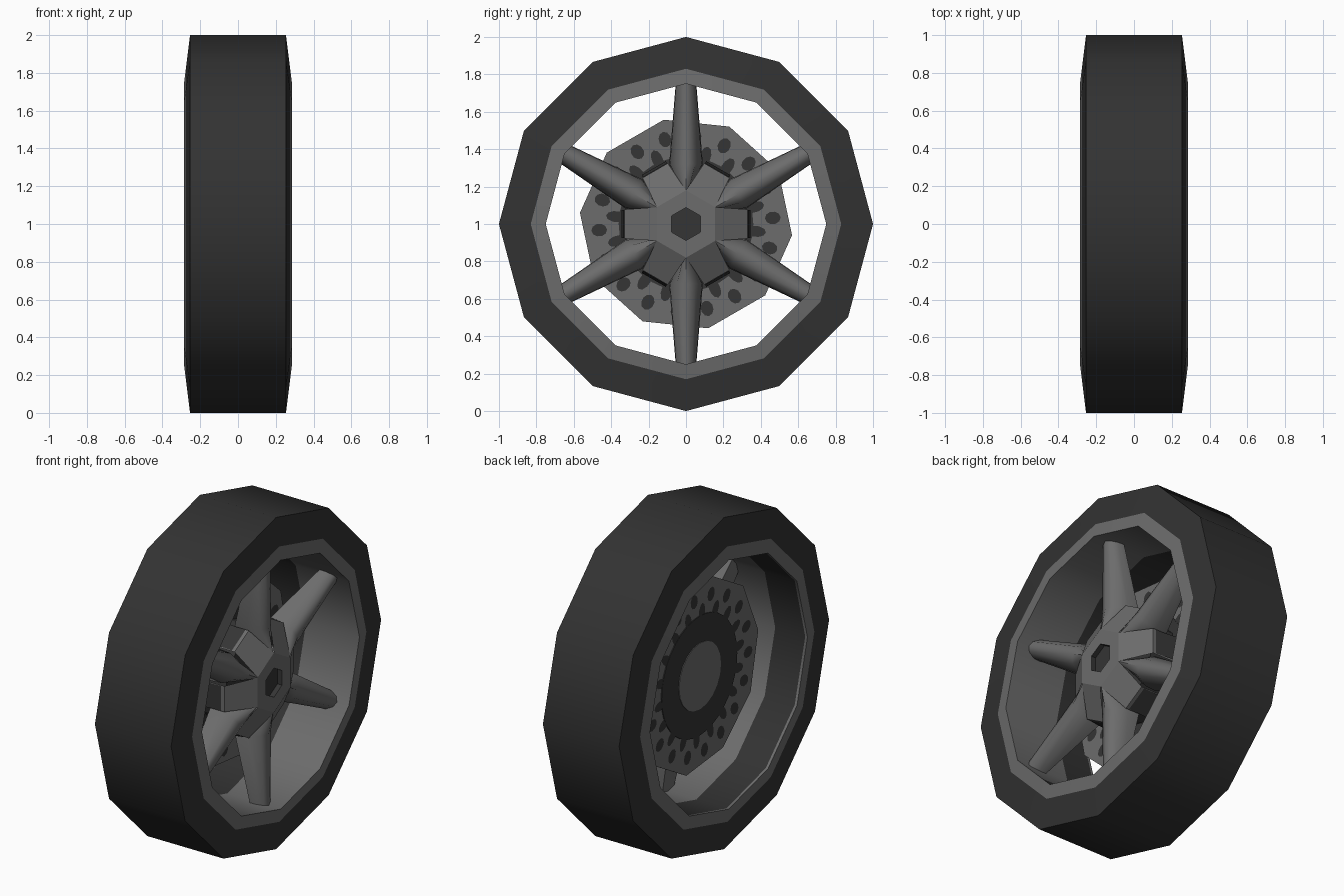
import bpy, bmesh
from math import sin, cos, pi, radians

if "Cube" in bpy.data.objects:
    bpy.data.objects.remove(bpy.data.objects["Cube"])


def material(name, v):
    m = bpy.data.materials.new(name)
    m.diffuse_color = (v, v, v, 1)
    m.use_nodes = True
    m.node_tree.nodes["Principled BSDF"].inputs["Base Color"].default_value = m.diffuse_color
    return m


RUBBER = material("rubber black", 0.032)
METAL = material("rim grey", 0.15)
DARK = material("dark cavity", 0.035)


def at(x, r, a):
    # point on the wheel, whose axle runs along x at z = 1
    return (x, r * cos(a), 1 + r * sin(a))


def finish(name, bm, mat, smooth=None):
    bmesh.ops.recalc_face_normals(bm, faces=bm.faces)
    me = bpy.data.meshes.new(name)
    bm.to_mesh(me)
    bm.free()
    ob = bpy.data.objects.new(name, me)
    bpy.context.collection.objects.link(ob)
    me.materials.append(mat)
    if smooth:
        bpy.ops.object.select_all(action='DESELECT')
        ob.select_set(True)
        bpy.context.view_layer.objects.active = ob
        bpy.ops.object.shade_smooth_by_angle(angle=radians(smooth))
    return ob


def bridge(bm, a, b):
    n = len(a)
    for i in range(n):
        bm.faces.new((a[i], a[(i + 1) % n], b[(i + 1) % n], b[i]))


def lathe(name, profile, sides, mat, start=0, smooth=None, closed=True):
    # closed: profile is a loop; otherwise both ends are capped
    bm = bmesh.new()
    rings = [[bm.verts.new(at(x, r, start + 2 * pi * i / sides)) for i in range(sides)]
             for x, r in profile]
    for a, b in zip(rings, rings[1:]):
        bridge(bm, a, b)
    if closed:
        bridge(bm, rings[-1], rings[0])
    else:
        bm.faces.new(rings[0])
        bm.faces.new(rings[-1])
    return finish(name, bm, mat, smooth)


# tyre and rim
lathe("tyre", [(-.254, 1), (.254, 1), (.275, .83), (.24, .79), (-.24, .79), (-.275, .83)],
      12, RUBBER, smooth=40)
rim = lathe("rim", [(.275, .83), (.285, .75), (-.07, .75), (-.27, .75), (-.285, .75),
                    (-.275, .83), (-.24, .79), (.24, .79)], 12, METAL, smooth=40)

# dark lining on the inner half of the barrel
rim.data.materials.append(RUBBER)
for p in rim.data.polygons:
    xs = [rim.data.vertices[i].co.x for i in p.vertices]
    if abs(min(xs) + .27) < .001 and abs(max(xs) + .07) < .001:
        p.material_index = 1

# hub: six-sided cap, sloping panels between the spokes, recessed bolt hole
bm = bmesh.new()
for k in range(6):
    a0, a1 = pi / 6 + k * pi / 3, pi / 2 + k * pi / 3
    mid = (a0 + a1) / 2

    def edge(x, r, hw, mid=mid):
        return [bm.verts.new((x, r * cos(mid) - s * hw * sin(mid),
                              1 + r * sin(mid) + s * hw * cos(mid))) for s in (-1, 1)]
    top = edge(.24, .156, .09)
    rim_edge = edge(.14, .33, .078)
    back = edge(-.02, .33, .078)
    hole = [bm.verts.new(at(.24, .088, a)) for a in (a0, a1)]
    floor = [bm.verts.new(at(.21, .088, a)) for a in (a0, a1)]
    centre = bm.verts.new((.21, 0, 1))
    for a, b in ((hole, top), (top, rim_edge), (rim_edge, back)):
        bm.faces.new((a[0], a[1], b[1], b[0]))
    for f in (bm.faces.new((floor[0], floor[1], hole[1], hole[0])),
              bm.faces.new((centre, floor[0], floor[1]))):
        f.material_index = 1
bmesh.ops.remove_doubles(bm, verts=bm.verts, dist=.002)
hub = finish("hub", bm, METAL)
hub.data.materials.append(DARK)

# dark slots at the outer edge of the panels
bm = bmesh.new()
for k in range(6):
    m = k * pi / 3
    vs = [bm.verts.new((x, r * cos(m) - s * .074 * sin(m), 1 + r * sin(m) + s * .074 * cos(m)))
          for x, r, s in ((.12, .331, -1), (.12, .331, 1), (-.02, .345, 1), (-.02, .345, -1))]
    bm.faces.new(vs)
finish("panel_slots", bm, DARK)

# six tapered spokes: arched sections lofted from the hub to the rim
bm = bmesh.new()
SECTIONS = [(.17, .02, .236, .10), (.32, .09, .205, .04), (.75, .055, .205, .12)]
for k in range(6):
    a = pi / 2 + k * pi / 3
    rings = []
    for r, w, front, back in SECTIONS:
        d = front - back
        arch = [(-w, back), (-w * .95, back + .45 * d), (-w * .55, back + .88 * d), (0, front),
                (w * .55, back + .88 * d), (w * .95, back + .45 * d), (w, back)]
        rings.append([bm.verts.new((x, r * cos(a) - t * sin(a), 1 + r * sin(a) + t * cos(a)))
                      for t, x in arch])
    for p, q in zip(rings, rings[1:]):
        bridge(bm, p, q)
    bm.faces.new(rings[0])
    bm.faces.new(rings[-1])
finish("spokes", bm, METAL, 50)

# brake disc with dark core and a grey axle plate on the back
lathe("brake_disc", [(-.085, .57), (-.06, .57)], 10, METAL, radians(30), closed=False)
lathe("disc_core", [(-.09, .36), (-.055, .36)], 36, DARK, closed=False)
lathe("hub_core", [(-.06, .3), (.12, .3)], 12, DARK, closed=False)
lathe("axle_plate", [(-.094, .2), (-.088, .2)], 20, METAL, closed=False)

# painted vent holes on both faces: outer dots and lobes joining the core
bm = bmesh.new()
for x in (-.089, -.056):
    for i in range(36):
        a = radians(4 + 10 * i)
        r, lr, lt = (.465, .042, .034) if i % 2 == 0 else (.375, .055, .03)
        vs = []
        for j in range(10):
            u, v = lr * cos(j * pi / 5), lt * sin(j * pi / 5)
            vs.append(bm.verts.new((x, (r + u) * cos(a) - v * sin(a),
                                    1 + (r + u) * sin(a) + v * cos(a))))
        f = bm.faces.new(vs)
        f.normal_update()
        if f.normal.x * (x + .07) < 0:
            f.normal_flip()
me = bpy.data.meshes.new("vent_holes")
bm.to_mesh(me)
bm.free()
me.materials.append(DARK)
bpy.context.collection.objects.link(bpy.data.objects.new("vent_holes", me))
